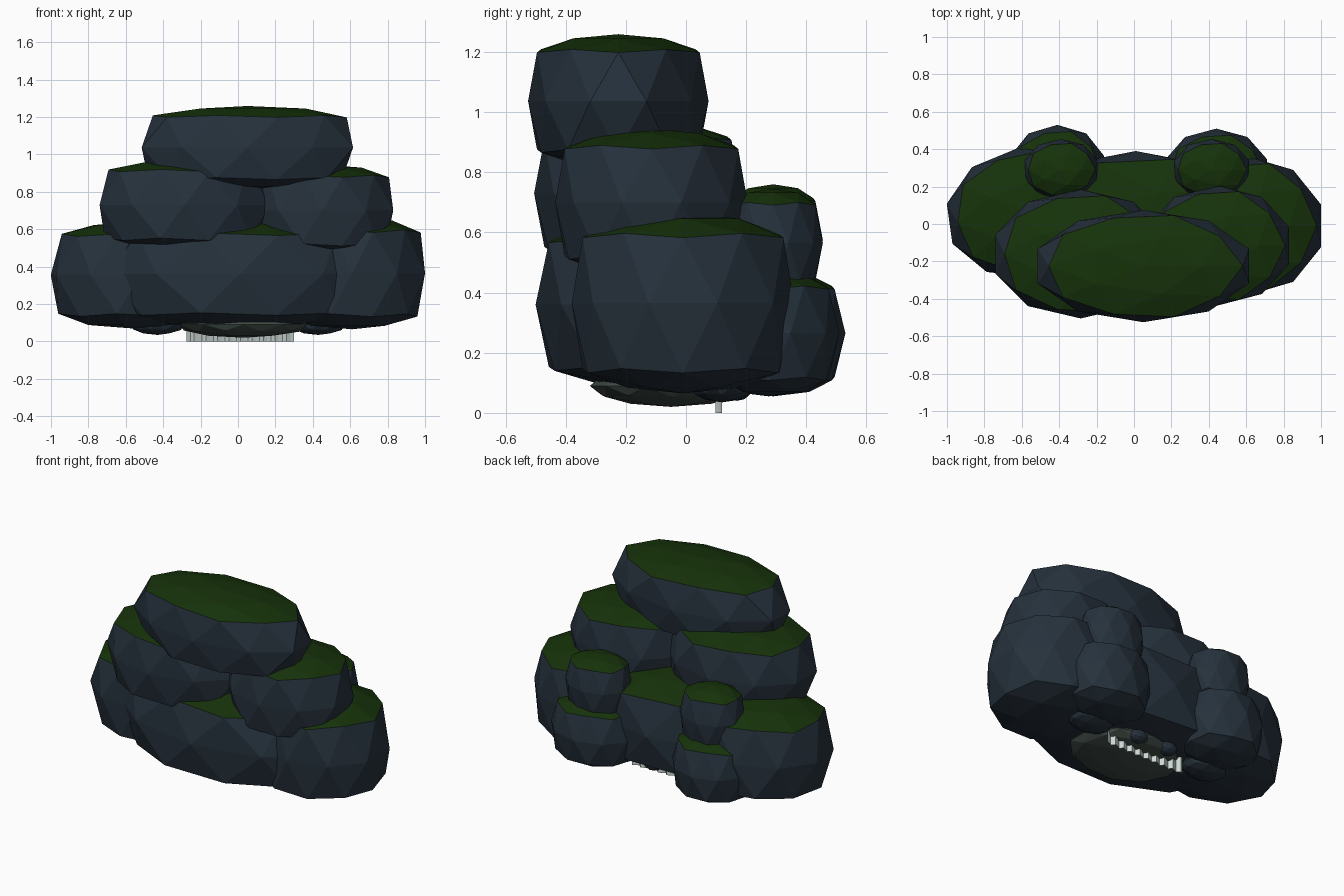
import bpy, bmesh, math
from mathutils import Matrix

if "Cube" in bpy.data.objects:
    bpy.data.objects.remove(bpy.data.objects["Cube"])


def material(name, rgb):
    m = bpy.data.materials.new(name)
    m.diffuse_color = (*rgb, 1)
    m.use_nodes = True
    m.node_tree.nodes["Principled BSDF"].inputs["Base Color"].default_value = m.diffuse_color
    return m


slate = material("slate", (0.019, 0.031, 0.045))
moss = material("moss", (0.008, 0.032, 0.003))
grey = material("wet_stone", (0.05, 0.07, 0.06))
foam = material("foam", (0.6, 0.68, 0.65))


def finish(bm, name, mats):
    me = bpy.data.meshes.new(name)
    bm.to_mesh(me)
    bm.free()
    for m in mats:
        me.materials.append(m)
    ob = bpy.data.objects.new(name, me)
    bpy.context.collection.objects.link(ob)
    return ob


def boulder(name, centre, half, turn=0, mats=(slate, moss), power=0.4, flare=(1.0, 1.06)):
    """Faceted boulder: icosphere with squared-off shoulders and a mossy cap."""
    bm = bmesh.new()
    bmesh.ops.create_icosphere(bm, subdivisions=2, radius=1)
    if len(mats) > 1:
        for f in bm.faces:
            if min(v.co.z for v in f.verts) > 0.4:
                f.material_index = 1
    for v in bm.verts:
        z = abs(v.co.z)
        if z > 0.01:
            if z < 0.7:
                v.co.x *= flare[0]
                v.co.y *= flare[1]
            v.co.z = math.copysign(z ** power, v.co.z)
        # the ring has no vertex on the x axis, so widen to fill the half width
        v.co.x *= half[0] / 0.951
        v.co.y *= half[1]
        v.co.z *= half[2]
    bm.transform(Matrix.Translation(centre) @ Matrix.Rotation(math.radians(turn), 4, 'Z'))
    return finish(bm, name, mats)


# bottom tier
boulder("base_rock_middle", (0.01, -0.055, 0.36), (0.72, 0.445, 0.285))
boulder("base_rock_left", (-0.57, 0.06, 0.355), (0.42, 0.35, 0.285), 8)
boulder("base_rock_right", (0.61, -0.01, 0.365), (0.39, 0.37, 0.30))

# middle tier
boulder("middle_rock_left", (-0.285, -0.16, 0.73), (0.455, 0.345, 0.245))
boulder("middle_rock_right", (0.45, -0.115, 0.70), (0.38, 0.32, 0.245))

# top rock
boulder("top_rock", (0.05, -0.225, 1.037), (0.565, 0.30, 0.222))

# small stacked rocks at the back
small = dict(power=0.45, flare=(1.0, 1.0))
boulder("back_rock_left", (-0.41, 0.29, 0.265), (0.25, 0.24, 0.21), **small)
boulder("back_rock_right", (0.44, 0.275, 0.265), (0.27, 0.235, 0.21), **small)
boulder("back_upper_rock_left", (-0.39, 0.29, 0.575), (0.195, 0.165, 0.185), **small)
boulder("back_upper_rock_right", (0.415, 0.29, 0.565), (0.20, 0.165, 0.18), **small)

# stones underneath
plain = dict(mats=(grey,), power=1, flare=(1, 1))
boulder("under_stone", (0.03, -0.05, 0.09), (0.34, 0.27, 0.07), **plain)
plain["mats"] = (slate,)
for side in (-1, 1):
    boulder("under_pebble_large", (0.43 * side, 0.12, 0.09), (0.14, 0.11, 0.055), **plain)
    boulder("under_pebble_small", (0.11 * side, 0.17, 0.08), (0.06, 0.05, 0.04), **plain)

# rippled water sheet, mostly enclosed by the rocks
bm = bmesh.new()
n = 29
rows = []
for i in range(n):
    x = -0.275 + 0.575 * i / (n - 1)
    y = 0.11 + 0.012 * math.sin(i * 2.1)
    rows.append((bm.verts.new((x, y, 0)), bm.verts.new((x, y, 0.5))))
for a, b in zip(rows, rows[1:]):
    bm.faces.new((a[0], b[0], b[1], a[1]))
finish(bm, "water_sheet", (foam,))
